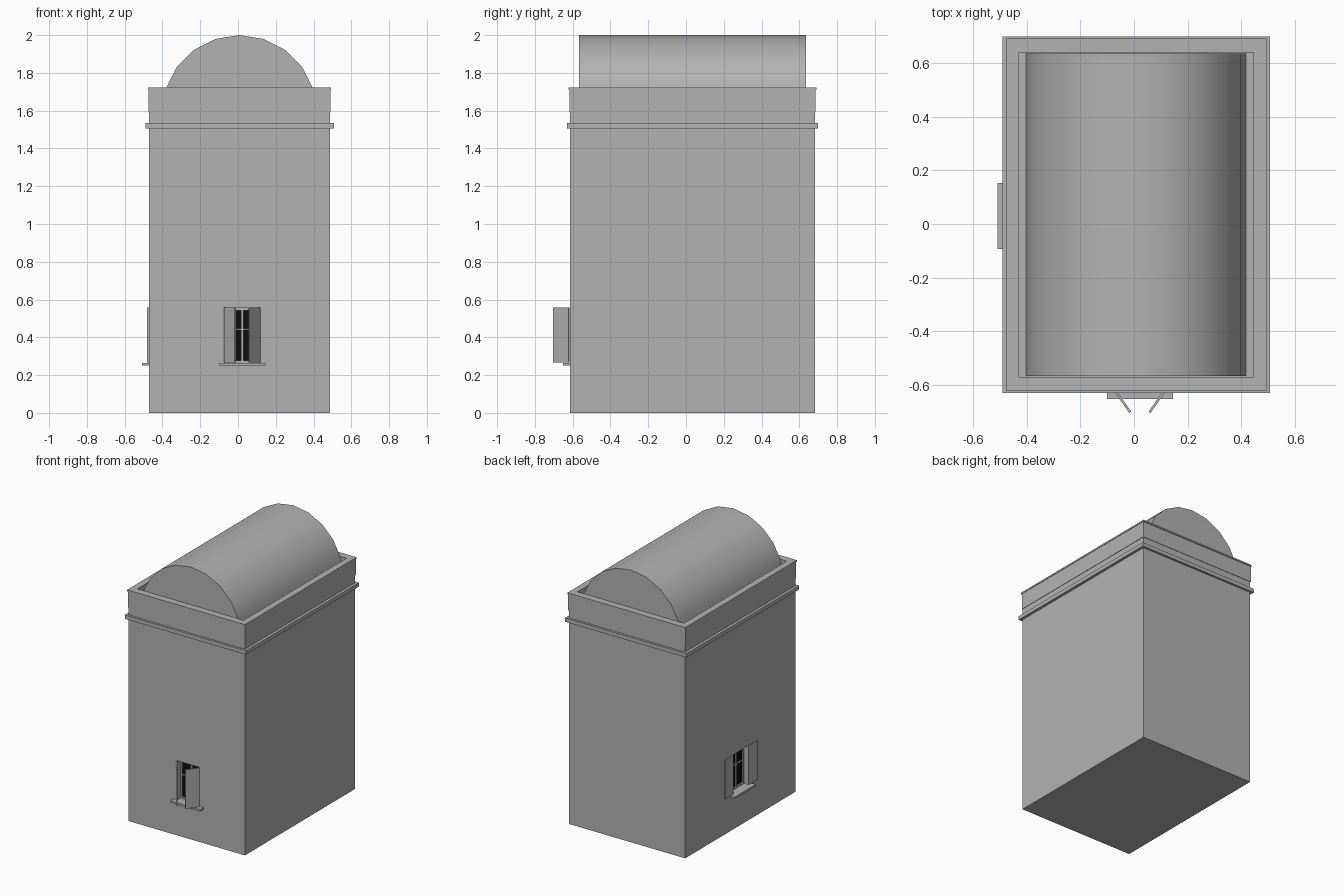
import bpy, math
from mathutils import Matrix, Vector

if "Cube" in bpy.data.objects:
    bpy.data.objects.remove(bpy.data.objects["Cube"])


def material(name, rgb):
    m = bpy.data.materials.new(name)
    m.diffuse_color = (*rgb, 1)
    m.use_nodes = True
    m.node_tree.nodes["Principled BSDF"].inputs["Base Color"].default_value = m.diffuse_color
    return m


STONE = material("grey stone", (0.45, 0.45, 0.45))
GLASS = material("black glass", (0.004, 0.004, 0.004))

CX, CY = 0.008, 0.034        # plan centre of the building
HX, HY = 0.479, 0.648        # wall half sizes


def mesh_object(name, verts, faces, mat):
    me = bpy.data.meshes.new(name)
    me.from_pydata(verts, [], faces)
    me.materials.append(mat)
    ob = bpy.data.objects.new(name, me)
    bpy.context.collection.objects.link(ob)
    return ob


def box(name, lo, hi, mat=STONE, frame=Matrix()):
    """Axis box between two corners, placed by a frame matrix."""
    v = [frame @ Vector((x, y, z)) for x in (lo[0], hi[0])
         for y in (lo[1], hi[1]) for z in (lo[2], hi[2])]
    f = [(0, 1, 3, 2), (4, 6, 7, 5), (0, 4, 5, 1), (2, 3, 7, 6),
         (0, 2, 6, 4), (1, 5, 7, 3)]
    return mesh_object(name, v, f, mat)


def ring(name, outer, inner, z0, z1):
    """Rectangular hollow band around the building."""
    v = [(CX + sx * h[0], CY + sy * h[1], z) for z in (z0, z1)
         for h in (outer, inner)
         for sx, sy in ((-1, -1), (1, -1), (1, 1), (-1, 1))]
    f = []
    for i in range(4):
        j = (i + 1) % 4
        f += [(i, j, j + 8, i + 8), (j + 4, i + 4, i + 12, j + 12),
              (i + 8, j + 8, j + 12, i + 12), (j, i, i + 4, j + 4)]
    return mesh_object(name, v, f, STONE)


# main block and roof trim
walls = box("walls", (CX - HX, CY - HY, 0), (CX + HX, CY + HY, 1.59))
inner = (0.437, 0.605)
ring("cornice_band", (0.499, 0.664), (0.47, 0.64), 1.505, 1.534)
ring("parapet", (0.482, 0.651), inner, 1.59, 1.711)
ring("parapet_cap", (0.485, 0.657), inner, 1.711, 1.722)

# barrel vault: half round profile swept from front to back
N, R = 10, 0.41
arc = [(CX + R * math.cos(math.pi * i / N), 1.59 + R * math.sin(math.pi * i / N))
       for i in range(N + 1)]
verts = [(x, y, z) for y in (-0.566, 0.636) for x, z in arc]
M = N + 1
faces = [(i, i + M, i + 1 + M, i + 1) for i in range(N)]
faces += [tuple(range(M)), tuple(reversed(range(M, 2 * M))), (0, N, N + M, M)]
vault = mesh_object("barrel_vault", verts, faces, STONE)
bpy.context.view_layer.objects.active = vault
vault.select_set(True)
bpy.ops.object.shade_smooth_by_angle(angle=math.radians(35))
vault.select_set(False)

W, Z0, Z1 = 0.09, 0.265, 0.555    # window half width, bottom, top
DEPTH = 0.05


def window(tag, frame, open_angle, leaf_width):
    """Recessed window; local x runs along the wall, local -y points outward."""
    # recess in the wall
    cutter = box(tag + "_cutter", (-W, -0.1, Z0), (W, DEPTH, Z1), STONE, frame)
    cutter.hide_render = True
    mod = walls.modifiers.new("recess", 'BOOLEAN')
    mod.operation, mod.solver, mod.object = 'DIFFERENCE', 'EXACT', cutter
    bpy.context.view_layer.objects.active = walls
    bpy.ops.object.modifier_apply(modifier=mod.name)
    bpy.data.objects.remove(cutter)
    # pane, frame and bars
    box(tag + "_pane", (-W, DEPTH - 0.006, Z0), (W, DEPTH - 0.001, Z1), GLASS, frame)
    y0, y1 = DEPTH - 0.016, DEPTH - 0.004
    for s in (-1, 1):
        x = s * (W - 0.006)
        box(tag + "_frame_side", (x - 0.006, y0, Z0), (x + 0.006, y1, Z1), STONE, frame)
    for z, h in ((Z0 + 0.006, 0.006), (Z1 - 0.006, 0.006), (0.442, 0.004)):
        box(tag + "_crossbar", (-W, y0, z - h), (W, y1, z + h), STONE, frame)
    box(tag + "_mullion", (-0.006, y0, Z0), (0.006, y1, Z1), STONE, frame)
    # sill
    box(tag + "_sill", (-0.123, -0.038, 0.25), (0.123, DEPTH - 0.01, 0.265), STONE, frame)
    # hinged shutters
    for s in (-1, 1):
        hinge = (frame @ Matrix.Translation((s * W, -0.003, 0))
                 @ Matrix.Rotation(s * open_angle, 4, 'Z'))
        xs = sorted((0, -s * leaf_width))
        box(tag + "_shutter", (xs[0], -0.009, Z0 + 0.001), (xs[1], 0, Z1 + 0.002),
            STONE, hinge)


# front window with half closed shutters, left window with shutters folded open
window("front_window", Matrix.Translation((0.022, CY - HY, 0)), math.radians(55), 0.1)
side = Matrix.Translation((CX - HX, 0.03, 0)) @ Matrix.Rotation(math.radians(-90), 4, 'Z')
window("side_window", side @ Matrix.Translation((0, -0.01, 0)) @ Matrix.Translation((0, 0.01, 0)),
       math.radians(176), 0.1)
